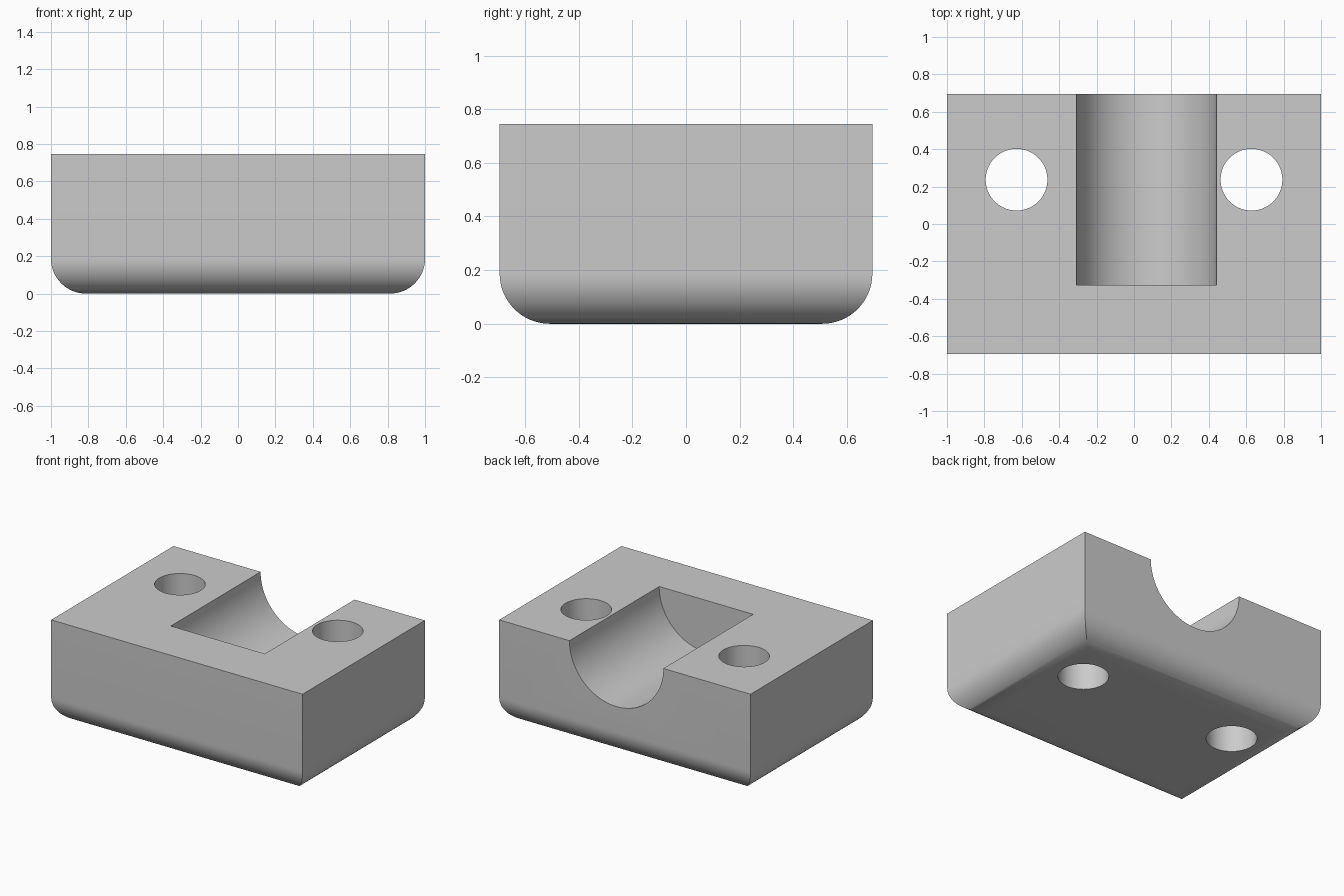
import bpy, bmesh, math

cube = bpy.data.objects.get("Cube")
if cube:
    bpy.data.objects.remove(cube, do_unlink=True)

HALF_X, HALF_Y, HEIGHT, FILLET = 1.0, 0.695, 0.745, 0.187

grey = bpy.data.materials.new("light grey")
grey.use_nodes = True
colour = (0.6, 0.6, 0.6, 1)
grey.diffuse_color = colour
grey.node_tree.nodes["Principled BSDF"].inputs["Base Color"].default_value = colour

# Block: rectangular rings lofted up the rounded bottom edge to the flat top
STEPS = 16
bm = bmesh.new()
levels = []
for i in range(STEPS + 1):
    a = math.pi / 2 * i / STEPS
    levels.append((FILLET * (1 - math.sin(a)), FILLET * (1 - math.cos(a))))
levels.append((0, HEIGHT))
rings = [[bm.verts.new((sx * (HALF_X - inset), sy * (HALF_Y - inset), z))
          for sx, sy in ((-1, -1), (1, -1), (1, 1), (-1, 1))]
         for inset, z in levels]
for low, high in zip(rings, rings[1:]):
    for k in range(4):
        n = (k + 1) % 4
        bm.faces.new((low[k], low[n], high[n], high[k]))
bm.faces.new(rings[0][::-1])
bm.faces.new(rings[-1])
bmesh.ops.recalc_face_normals(bm, faces=bm.faces)
mesh = bpy.data.meshes.new("clamp_block")
bm.to_mesh(mesh)
bm.free()
block = bpy.data.objects.new("clamp_block", mesh)
bpy.context.collection.objects.link(block)
mesh.materials.append(grey)


def cut_cylinder(name, radius, length, location, rotation=(0, 0, 0)):
    """Subtract a cylinder from the block and discard the cutter."""
    bpy.ops.mesh.primitive_cylinder_add(vertices=96, radius=radius, depth=length,
                                        location=location, rotation=rotation)
    cutter = bpy.context.object
    cutter.name = name
    cutter.hide_render = True
    cutter.data.materials.append(grey)
    mod = block.modifiers.new(name, 'BOOLEAN')
    mod.operation = 'DIFFERENCE'
    mod.solver = 'EXACT'
    mod.object = cutter
    bpy.ops.object.select_all(action='DESELECT')
    bpy.context.view_layer.objects.active = block
    block.select_set(True)
    bpy.ops.object.modifier_apply(modifier=mod.name)
    bpy.data.objects.remove(cutter, do_unlink=True)


# Half-round channel, closed at the front and open at the back
front_end, back_end = -0.325, 0.9
cut_cylinder("channel_cutter", 0.374, back_end - front_end,
             (0.067, (front_end + back_end) / 2, HEIGHT),
             (math.pi / 2, math.pi / 96, 0))

# Two vertical through holes
for x in (-0.628, 0.628):
    cut_cylinder("hole_cutter", 0.165, 2, (x, 0.237, HEIGHT / 2))

bpy.ops.object.shade_smooth_by_angle(angle=math.radians(30))
